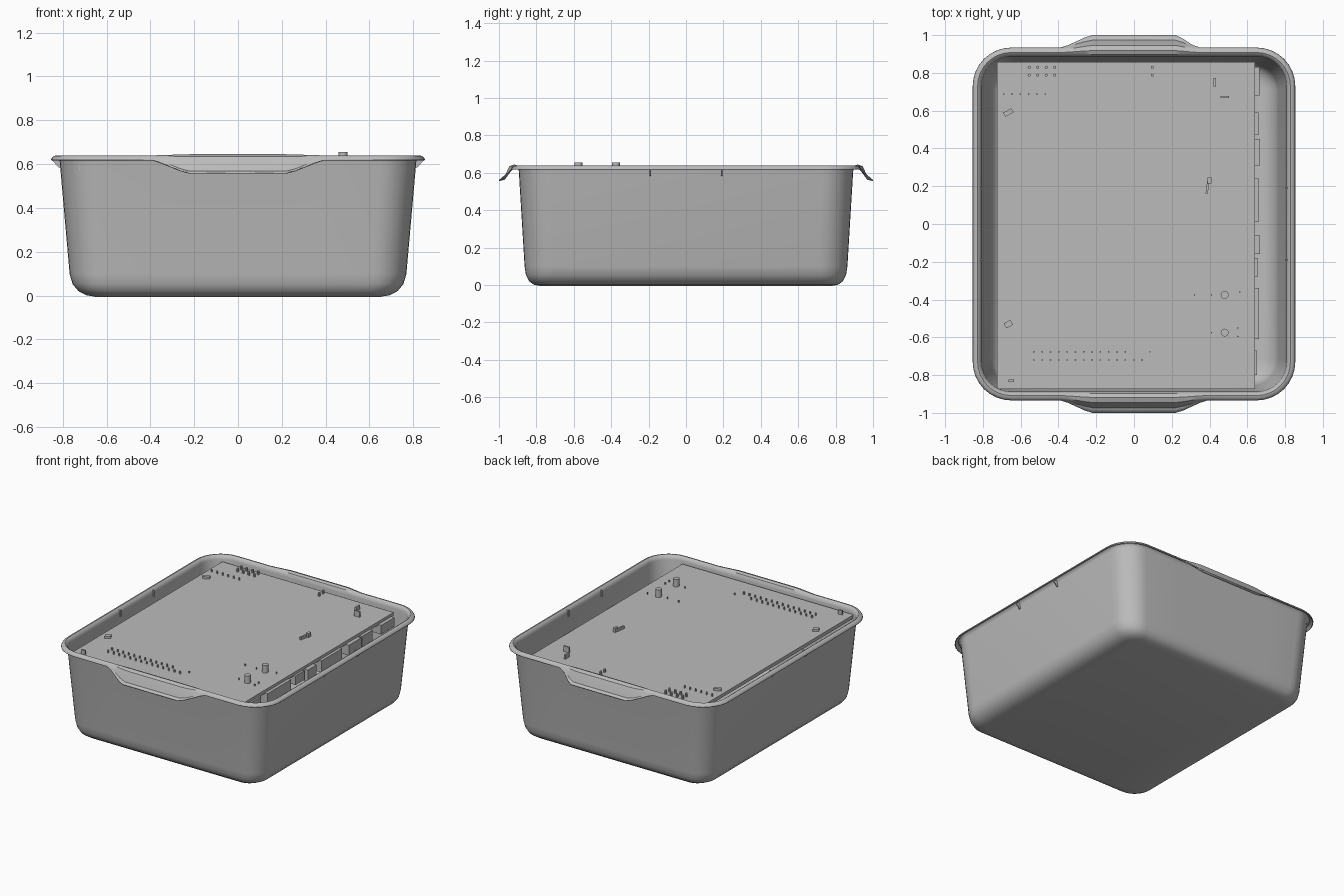
import bpy, bmesh, math
from mathutils import Vector

cube = bpy.data.objects.get("Cube")
if cube:
    bpy.data.objects.remove(cube, do_unlink=True)

grey = bpy.data.materials.new("plain grey")
grey.use_nodes = True
grey.diffuse_color = (0.5, 0.5, 0.5, 1)
grey.node_tree.nodes["Principled BSDF"].inputs["Base Color"].default_value = (0.5, 0.5, 0.5, 1)


def make(name, bm, smooth=False):
    mesh = bpy.data.meshes.new(name)
    bmesh.ops.recalc_face_normals(bm, faces=bm.faces)
    bm.to_mesh(mesh)
    bm.free()
    mesh.materials.append(grey)
    ob = bpy.data.objects.new(name, mesh)
    bpy.context.collection.objects.link(ob)
    if smooth:
        bpy.ops.object.select_all(action='DESELECT')
        ob.select_set(True)
        bpy.context.view_layer.objects.active = ob
        bpy.ops.object.shade_smooth_by_angle(angle=math.radians(40))
    return ob


def add_box(bm, x0, x1, y0, y1, z0, z1, turn=0):
    verts = bmesh.ops.create_cube(bm, size=1)["verts"]
    bmesh.ops.scale(bm, vec=(x1 - x0, y1 - y0, z1 - z0), verts=verts)
    if turn:
        from mathutils import Matrix
        bmesh.ops.rotate(bm, matrix=Matrix.Rotation(turn, 3, 'Z'), verts=verts)
    bmesh.ops.translate(bm, vec=((x0 + x1) / 2, (y0 + y1) / 2, (z0 + z1) / 2), verts=verts)


def add_post(bm, x, y, r, z0, z1, sides=8):
    verts = bmesh.ops.create_cone(bm, cap_ends=True, segments=sides, radius1=r,
                                  radius2=r, depth=z1 - z0)["verts"]
    bmesh.ops.translate(bm, vec=(x, y, (z0 + z1) / 2), verts=verts)


# Handle stations along the front and back edges
GRIP = 0.22
STATIONS = [-0.39, -0.35, -0.305, -0.26, -GRIP, 0, GRIP, 0.26, 0.305, 0.35, 0.39]


def outline(hx, hy, r):
    """Rounded rectangle, counter-clockwise, with handle stations."""
    pts = []
    for k, (sx, sy) in enumerate([(1, 1), (-1, 1), (-1, -1), (1, -1)]):
        for i in range(9):
            a = math.pi / 2 * (k + i / 8)
            pts.append((sx * (hx - r) + r * math.cos(a), sy * (hy - r) + r * math.sin(a)))
        if k == 0:
            pts += [(x, hy) for x in reversed(STATIONS)]
        if k == 2:
            pts += [(x, -hy) for x in STATIONS]
    return pts


def handle_amount(x, y):
    if abs(y) < 0.8:
        return 0
    span = 0.12 if x > 0 and y > 0 else 0.17
    t = min(1, max(0, (GRIP + span - abs(x)) / span))
    return t * t * (3 - 2 * t) * 0.5 + t * 0.5


# Tub: floor, rounded foot and tapered wall, as (half x, half y, corner radius, z)
body = [(0.65, 0.77, 0.07, 0), (0.69, 0.81, 0.10, 0.007), (0.725, 0.835, 0.12, 0.025),
        (0.75, 0.85, 0.14, 0.055), (0.763, 0.857, 0.15, 0.10), (0.808, 0.888, 0.16, 0.61)]
# Rolled rim, as (outward offset, z), plain and at the handles
plain = [(0, 0.62), (0.007, 0.633), (0.018, 0.64), (0.031, 0.637), (0.039, 0.63),
         (0.043, 0.623), (0.044, 0.618)]
grip = [(0, 0.62), (0.008, 0.637), (0.028, 0.645), (0.055, 0.635), (0.071, 0.60),
        (0.083, 0.568), (0.11, 0.562)]

bm = bmesh.new()
rings = []
for hx, hy, r, z in body:
    rings.append([bm.verts.new((x, y, z)) for x, y in outline(hx, hy, r)])
for (o1, z1), (o2, z2) in zip(plain, grip):
    ring = []
    for x, y in outline(0.81 + o1, 0.89 + o1, 0.16 + o1):
        f = handle_amount(x, y)
        ring.append(bm.verts.new((x, y + math.copysign((o2 - o1) * f, y), z1 + (z2 - z1) * f)))
    rings.append(ring)
bm.faces.new(list(reversed(rings[0])))
for low, high in zip(rings, rings[1:]):
    n = len(low)
    for i in range(n):
        j = (i + 1) % n
        bm.faces.new((low[i], low[j], high[j], high[i]))
tub = make("tub", bm, smooth=True)
shell = tub.modifiers.new("wall thickness", 'SOLIDIFY')
shell.thickness = 0.006
shell.offset = -1

# Small triangular ribs under the long rims
bm = bmesh.new()
for side in (-1, 1):
    for y in (-0.19, 0.19):
        tri = [(0.80, 0.58), (0.82, 0.585), (0.85, 0.62), (0.80, 0.63)]
        a, b = [[bm.verts.new((side * x, y + d, z)) for x, z in tri] for d in (-0.004, 0.004)]
        bm.faces.new(a)
        bm.faces.new(b)
        for i in range(4):
            j = (i + 1) % 4
            bm.faces.new((a[i], a[j], b[j], b[i]))
make("rim_ribs", bm)

# Flat panel lying inside the tub
TOP = 0.60
bm = bmesh.new()
add_box(bm, -0.725, 0.64, -0.873, 0.857, TOP - 0.025, TOP)
make("panel", bm)

# Sockets hanging under the panel's edge
bm = bmesh.new()
for y0, y1, out, drop in [(0.68, 0.83, 0.665, 0.06), (0.47, 0.59, 0.66, 0.09),
                          (0.31, 0.45, 0.668, 0.07), (0.01, 0.24, 0.66, 0.08),
                          (-0.16, -0.06, 0.668, 0.08), (-0.28, -0.18, 0.655, 0.06),
                          (-0.61, -0.34, 0.662, 0.08), (-0.80, -0.67, 0.652, 0.06)]:
    add_box(bm, 0.50, out, y0, y1, TOP - 0.025 - drop, TOP - 0.02)
make("edge_sockets", bm)

# Rows of pins standing on the panel
bm = bmesh.new()
for y in (0.788, 0.83):
    for i in range(4):
        add_post(bm, -0.555 + 0.045 * i, y, 0.008, TOP, TOP + 0.025)
    add_post(bm, 0.097, y, 0.008, TOP, TOP + 0.025)
for x0, y, count in [(-0.69, 0.688, 6), (-0.53, -0.677, 12), (-0.53, -0.72, 14)]:
    for i in range(count):
        add_post(bm, x0 + 0.044 * i, y, 0.005, TOP, TOP + 0.02, 6)
for x, y in [(0.085, -0.677), (0.32, -0.375), (0.41, -0.375), (0.56, -0.36),
             (0.41, -0.575), (0.55, -0.55), (0.55, -0.595)]:
    add_post(bm, x, y, 0.004, TOP, TOP + 0.015, 6)
make("pins", bm)

# Two taller round posts
bm = bmesh.new()
for y in (-0.375, -0.575):
    add_post(bm, 0.48, y, 0.021, TOP, TOP + 0.055, 12)
make("round_posts", bm, smooth=True)

# Small loose tabs on the panel
bm = bmesh.new()
for x, y, w, l, h, turn in [(0.39, 0.20, 0.012, 0.08, 0.02, -0.15), (0.40, 0.23, 0.02, 0.03, 0.03, 0),
                            (0.427, 0.75, 0.012, 0.045, 0.03, 0), (0.48, 0.672, 0.045, 0.012, 0.04, 0),
                            (-0.665, 0.59, 0.05, 0.025, 0.015, 0.5), (-0.665, -0.53, 0.04, 0.03, 0.015, 0.5),
                            (-0.65, -0.83, 0.03, 0.012, 0.03, 0)]:
    add_box(bm, x - w / 2, x + w / 2, y - l / 2, y + l / 2, TOP, TOP + h, turn)
make("panel_tabs", bm)
